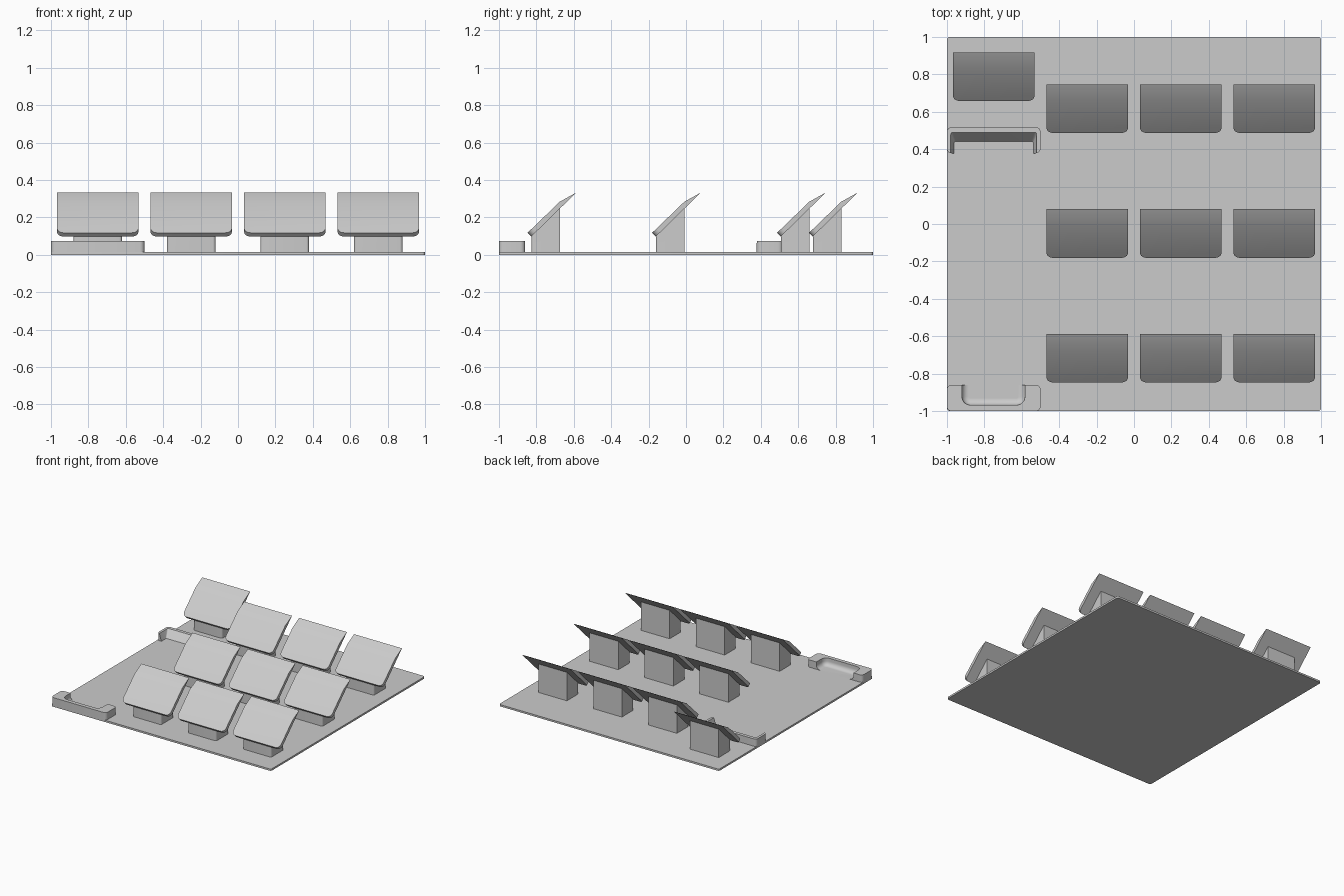
import bpy, bmesh, math

if "Cube" in bpy.data.objects:
    bpy.data.objects.remove(bpy.data.objects["Cube"])

grey = bpy.data.materials.new("plain_grey")
grey.diffuse_color = (0.6, 0.6, 0.6, 1)
grey.use_nodes = True
grey.node_tree.nodes["Principled BSDF"].inputs["Base Color"].default_value = grey.diffuse_color


def finish(bm, name):
    bmesh.ops.recalc_face_normals(bm, faces=bm.faces)
    mesh = bpy.data.meshes.new(name)
    bm.to_mesh(mesh)
    bm.free()
    mesh.materials.append(grey)
    ob = bpy.data.objects.new(name, mesh)
    bpy.context.collection.objects.link(ob)
    return ob


def smooth(ob):
    bpy.ops.object.select_all(action='DESELECT')
    ob.select_set(True)
    bpy.context.view_layer.objects.active = ob
    bpy.ops.object.shade_smooth_by_angle(angle=math.radians(30))


def loft(name, sections):
    """Join closed rings of 3D points and cap both ends."""
    bm = bmesh.new()
    rings = [[bm.verts.new(p) for p in s] for s in sections]
    n = len(rings[0])
    for a, b in zip(rings, rings[1:]):
        for i in range(n):
            j = (i + 1) % n
            bm.faces.new((a[i], a[j], b[j], b[i]))
    bm.faces.new(rings[0])
    bm.faces.new(rings[-1])
    return finish(bm, name)


def rounded_rect(x0, x1, y0, y1, z, r, steps=5):
    pts = []
    for k, (cx, cy) in enumerate(((x1 - r, y1 - r), (x0 + r, y1 - r),
                                  (x0 + r, y0 + r), (x1 - r, y0 + r))):
        for i in range(steps + 1):
            a = math.pi / 2 * (k + i / steps)
            pts.append((cx + r * math.cos(a), cy + r * math.sin(a), z))
    return pts


def slab(name, x0, x1, y0, y1, z0, z1, r):
    return loft(name, [rounded_rect(x0, x1, y0, y1, z, r) for z in (z0, z1)])


def side_extrude(name, x, width, y, profile, front_edge, radius):
    """Extrude a y-z profile along x and round the two corners of its front edge."""
    ob = loft(name, [[(x + s * width / 2, y + p, z) for p, z in profile] for s in (-1, 1)])
    bm = bmesh.new()
    bm.from_mesh(ob.data)
    bm.verts.ensure_lookup_table()
    n = len(profile)
    a, b = front_edge
    edges = [bm.edges.get((bm.verts[a + o], bm.verts[b + o])) for o in (0, n)]
    bmesh.ops.bevel(bm, geom=edges, offset=radius, segments=5, profile=0.5,
                    affect='EDGES')
    bm.to_mesh(ob.data)
    bm.free()
    smooth(ob)
    return ob


def cut(ob, cutter):
    mod = ob.modifiers.new("pocket", 'BOOLEAN')
    mod.operation = 'DIFFERENCE'
    mod.solver = 'EXACT'
    mod.object = cutter
    bpy.context.view_layer.objects.active = ob
    bpy.ops.object.modifier_apply(modifier=mod.name)
    bpy.data.objects.remove(cutter)
    smooth(ob)


# Base sheet
TOP = 0.015
smooth(slab("base_sheet", -1, 1, -1, 1, 0, TOP, 0.015))

# Tilted panels with a bent, knife-thin upper edge, each on a wedge-topped post
PANEL = [(0, 0.118), (0.172, 0.284), (0.26, 0.333), (0.02, 0.098)]
POST = [(0.02, 0.01), (0.02, 0.0985), (0.174, 0.25), (0.174, 0.01)]
places = [(x, y) for y in (-0.847, -0.181, 0.487) for x in (-0.25, 0.25, 0.75)]
places.append((-0.75, 0.658))
for x, y in places:
    side_extrude("tilted_panel", x, 0.435, y, PANEL, (0, 3), 0.035)
    side_extrude("panel_post", x, 0.26, y, POST, (0, 1), 0.015)

# Front bracket: pocket open to the back, with a rounded foot
front = slab("front_bracket", -1, -0.5, -1, -0.86, 0.005, 0.075, 0.025)
R = 0.035
rings = []
for i in range(7):
    a = math.pi / 2 * i / 6
    d = R * (1 - math.sin(a))
    rings.append(rounded_rect(-0.92 + d, -0.583 - d, -0.968 + d, -0.6,
                              TOP + R * (1 - math.cos(a)), 0.045 - d))
rings.append(rounded_rect(-0.92, -0.583, -0.968, -0.6, 0.2, 0.045))
cut(front, loft("pocket_cutter", rings))

# Rear bracket: shallow pocket open to the front, with a sloping back wall
rear = slab("rear_bracket", -1, -0.5, 0.378, 0.518, 0.005, 0.075, 0.025)
cut(rear, loft("pocket_cutter", [
    rounded_rect(-0.962, -0.538, 0.2, 0.442, TOP, 0.01),
    rounded_rect(-0.98, -0.52, 0.2, 0.49, 0.075, 0.012),
    rounded_rect(-0.98, -0.52, 0.2, 0.49, 0.2, 0.012)]))
